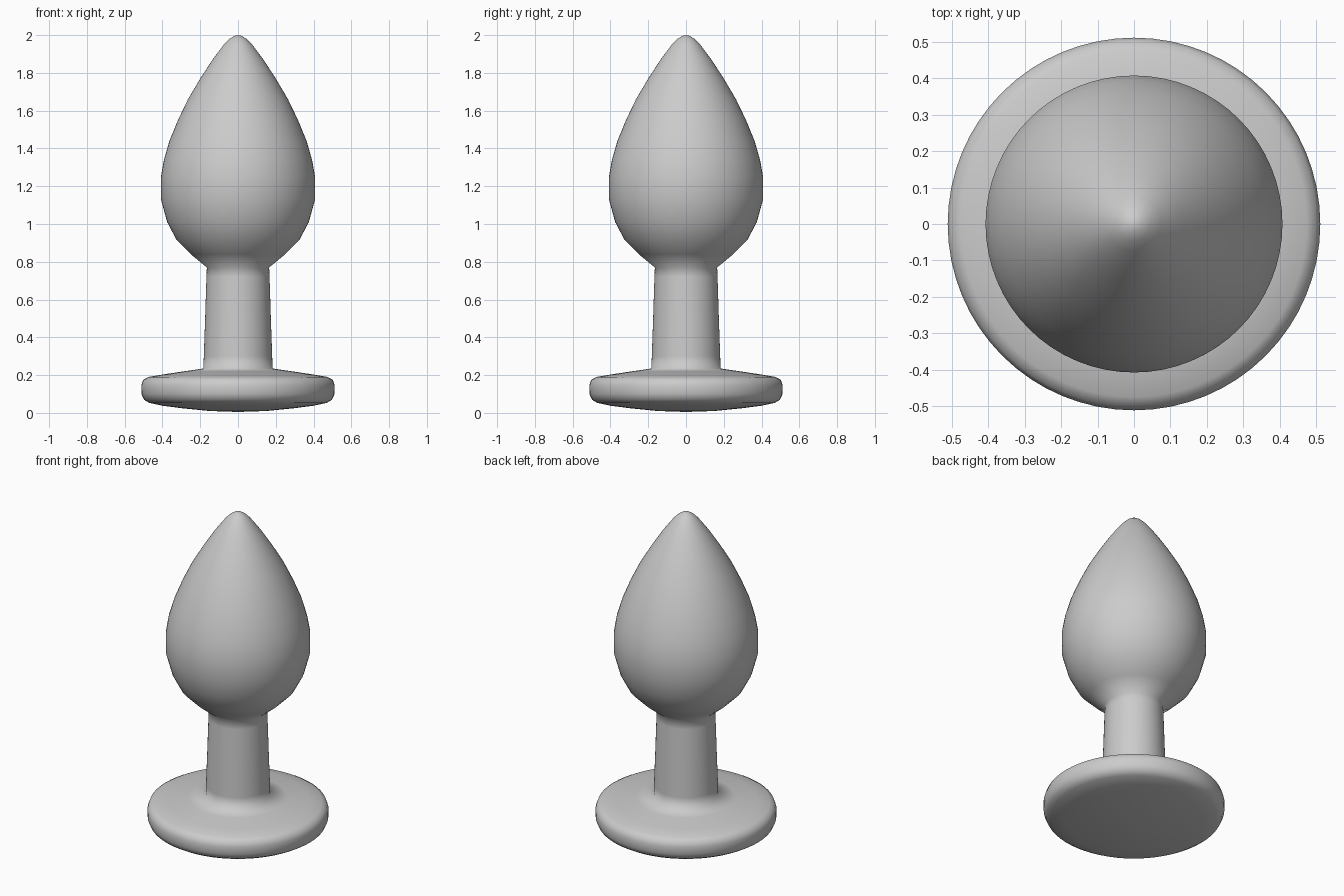
import bpy
import bmesh
import math
from mathutils import Vector

cube = bpy.data.objects.get("Cube")
if cube:
    bpy.data.objects.remove(cube, do_unlink=True)

# One plain grey material
grey = bpy.data.materials.new("light_grey")
grey.use_nodes = True
colour = (0.6, 0.6, 0.6, 1)
grey.diffuse_color = colour
grey.node_tree.nodes["Principled BSDF"].inputs["Base Color"].default_value = colour

SEGMENTS = 64

# Profiles as (radius, height), from bottom to top
base = [(0, 0.005), (0.15, 0.01), (0.3, 0.025), (0.4, 0.038), (0.47, 0.053),
        (0.498, 0.07), (0.511, 0.1), (0.512, 0.145), (0.502, 0.175),
        (0.475, 0.19), (0.4, 0.203), (0.28, 0.221)]
neck = [(0.183, 0.235), (0.181, 0.3), (0.174, 0.5), (0.167, 0.72)]
bulb = [(0.165, 0.77), (0.25, 0.84), (0.325, 0.915), (0.375, 1.01),
        (0.408, 1.13), (0.408, 1.25), (0.392, 1.34), (0.363, 1.44),
        (0.318, 1.55), (0.265, 1.66), (0.2, 1.77), (0.135, 1.87),
        (0.075, 1.95), (0.045, 1.98), (0.02, 1.996), (0, 2)]


def lathe(name, profile):
    """Spin a profile around the z axis into a smooth closed solid."""
    bm = bmesh.new()
    verts = [bm.verts.new((r, 0, z)) for r, z in profile]
    edges = [bm.edges.new(pair) for pair in zip(verts, verts[1:])]
    bmesh.ops.spin(bm, geom=verts + edges, cent=Vector(), axis=Vector((0, 0, 1)),
                   angle=math.tau, steps=SEGMENTS)
    bmesh.ops.remove_doubles(bm, verts=bm.verts, dist=0.0005)
    bmesh.ops.recalc_face_normals(bm, faces=bm.faces)
    for face in bm.faces:
        face.smooth = True
    mesh = bpy.data.meshes.new(name)
    bm.to_mesh(mesh)
    bm.free()
    mesh.materials.append(grey)
    obj = bpy.data.objects.new(name, mesh)
    bpy.context.collection.objects.link(obj)
    return obj


# Disc base, slim neck and tapered bulb in one continuous surface
lathe("turned_body", base + neck + bulb)
